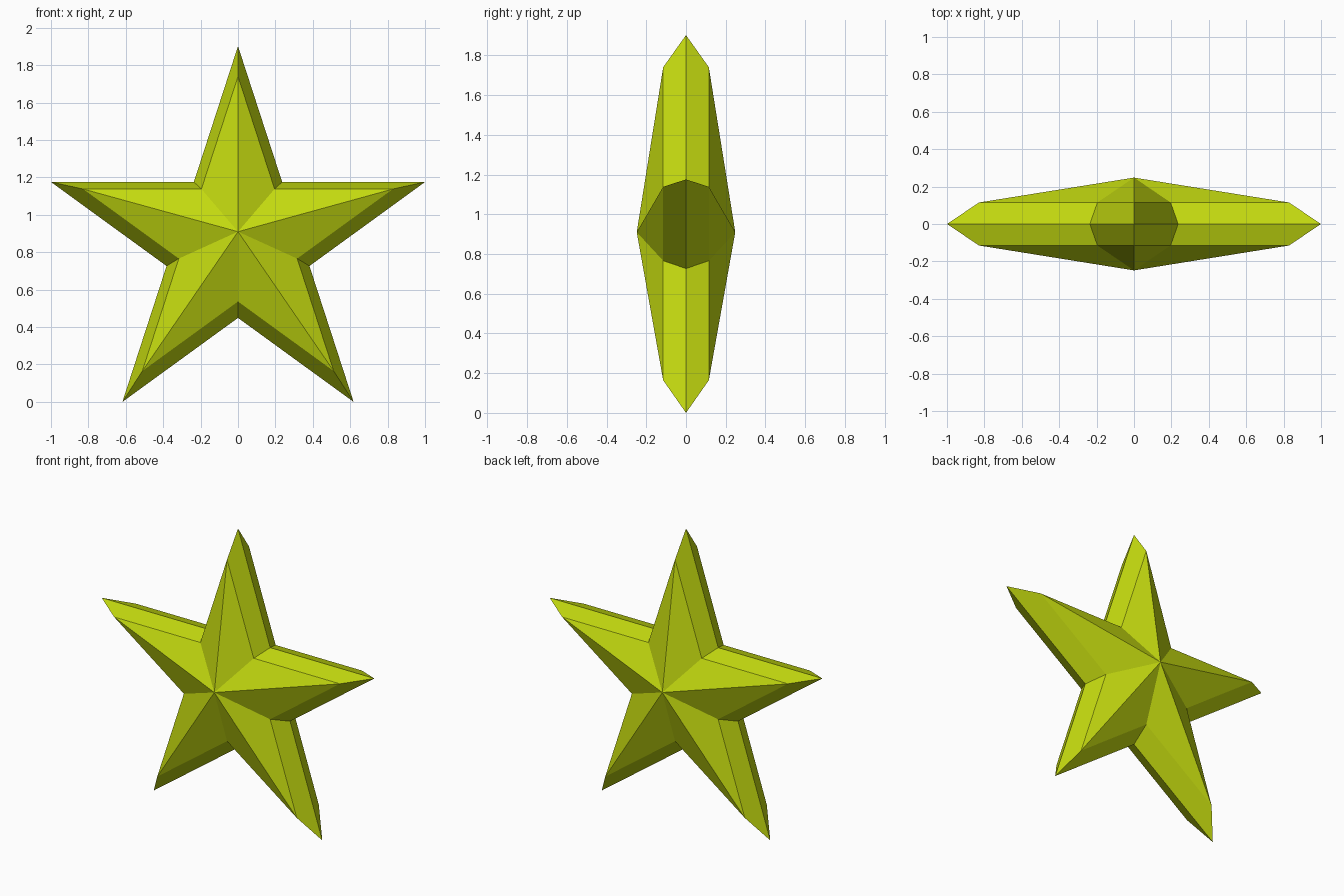
import bpy, bmesh, math

if "Cube" in bpy.data.objects:
    bpy.data.objects.remove(bpy.data.objects["Cube"])

lime = bpy.data.materials.new("lime yellow")
lime.diffuse_color = (0.55, 0.70, 0.005, 1)
lime.use_nodes = True
lime.node_tree.nodes["Principled BSDF"].inputs["Base Color"].default_value = lime.diffuse_color

R = 1 / math.cos(math.radians(18))   # tip radius giving a width of 2
INNER = 0.382                        # valley radius / tip radius

bm = bmesh.new()


def star_ring(radius, y, z):
    """Ten-point outline of a five-pointed star."""
    ring = []
    for i in range(10):
        a = math.radians(36 * i)
        r = radius * (INNER if i % 2 else 1)
        ring.append(bm.verts.new((r * math.sin(a), y, z + r * math.cos(a))))
    return ring


# Widest outline on the centre plane
rim = star_ring(R, 0, R * math.cos(math.radians(36)))

# Front and back: bevelled band, then facets rising to a central peak
for side in (-1, 1):
    ring = star_ring(0.871, side * 0.115, 0.869)
    peak = bm.verts.new((0, side * 0.248, 0.91))
    for i in range(10):
        j = (i + 1) % 10
        bm.faces.new((rim[i], rim[j], ring[j], ring[i]))
        bm.faces.new((ring[i], ring[j], peak))

bmesh.ops.recalc_face_normals(bm, faces=bm.faces)
mesh = bpy.data.meshes.new("star")
bm.to_mesh(mesh)
bm.free()
mesh.materials.append(lime)
star = bpy.data.objects.new("star", mesh)
bpy.context.collection.objects.link(star)
